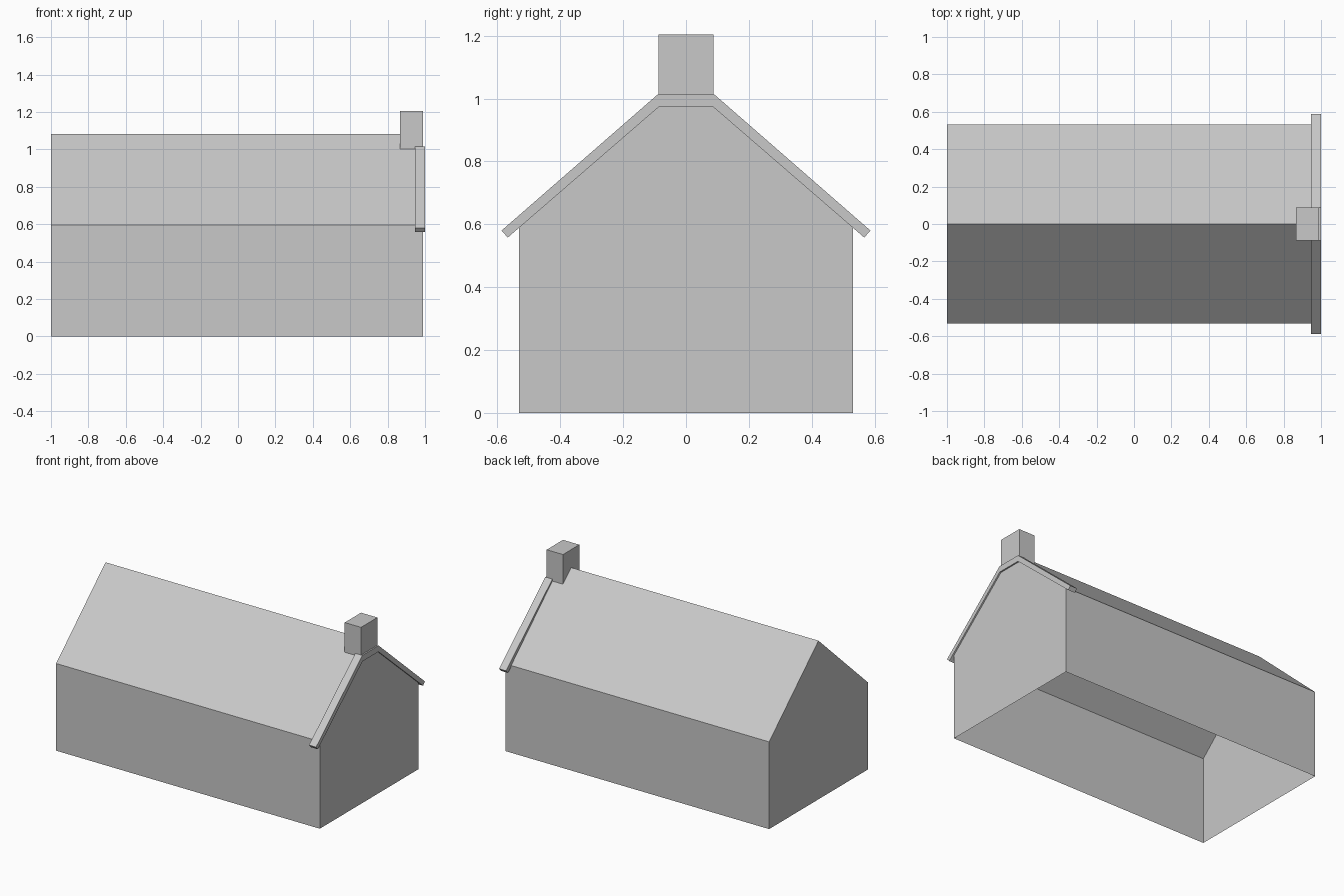
import bpy

if "Cube" in bpy.data.objects:
    bpy.data.objects.remove(bpy.data.objects["Cube"])

grey = bpy.data.materials.new("light_grey")
grey.diffuse_color = (0.58, 0.58, 0.58, 1)
grey.use_nodes = True
grey.node_tree.nodes["Principled BSDF"].inputs["Base Color"].default_value = grey.diffuse_color


def extrude_profile(name, profile, x0, x1, skip_sides=()):
    """Extrude a (y, z) outline along x, leaving out the listed side faces."""
    n = len(profile)
    verts = [(x, y, z) for x in (x0, x1) for y, z in profile]
    faces = [tuple(reversed(range(n))), tuple(range(n, 2 * n))]
    for i in range(n):
        if i not in skip_sides:
            j = (i + 1) % n
            faces.append((i, j, j + n, i + n))
    mesh = bpy.data.meshes.new(name)
    mesh.from_pydata(verts, [], faces)
    mesh.materials.append(grey)
    obj = bpy.data.objects.new(name, mesh)
    bpy.context.collection.objects.link(obj)
    return obj


# House shell with gabled roof, open underneath (side 0 is the floor)
half, eave, ridge = 0.532, 0.595, 1.082
extrude_profile("house_shell",
                [(-half, 0), (half, 0), (half, eave), (0, ridge), (-half, eave)],
                -1.0, 0.99, skip_sides=(0,))

# Gable trim: a flat-topped band following the roof slope
outer = [(0.587, 0.58), (0.088, 1.015)]
inner = [(0.086, 0.974), (0.567, 0.558)]
trim = outer + [(-y, z) for y, z in reversed(outer)]
trim += [(-y, z) for y, z in reversed(inner)] + inner
extrude_profile("gable_trim", trim, 0.947, 1.0)

# Chimney block on the ridge
c = 0.088
extrude_profile("chimney", [(-c, 1.0), (c, 1.0), (c, 1.204), (-c, 1.204)], 0.867, 0.99)
